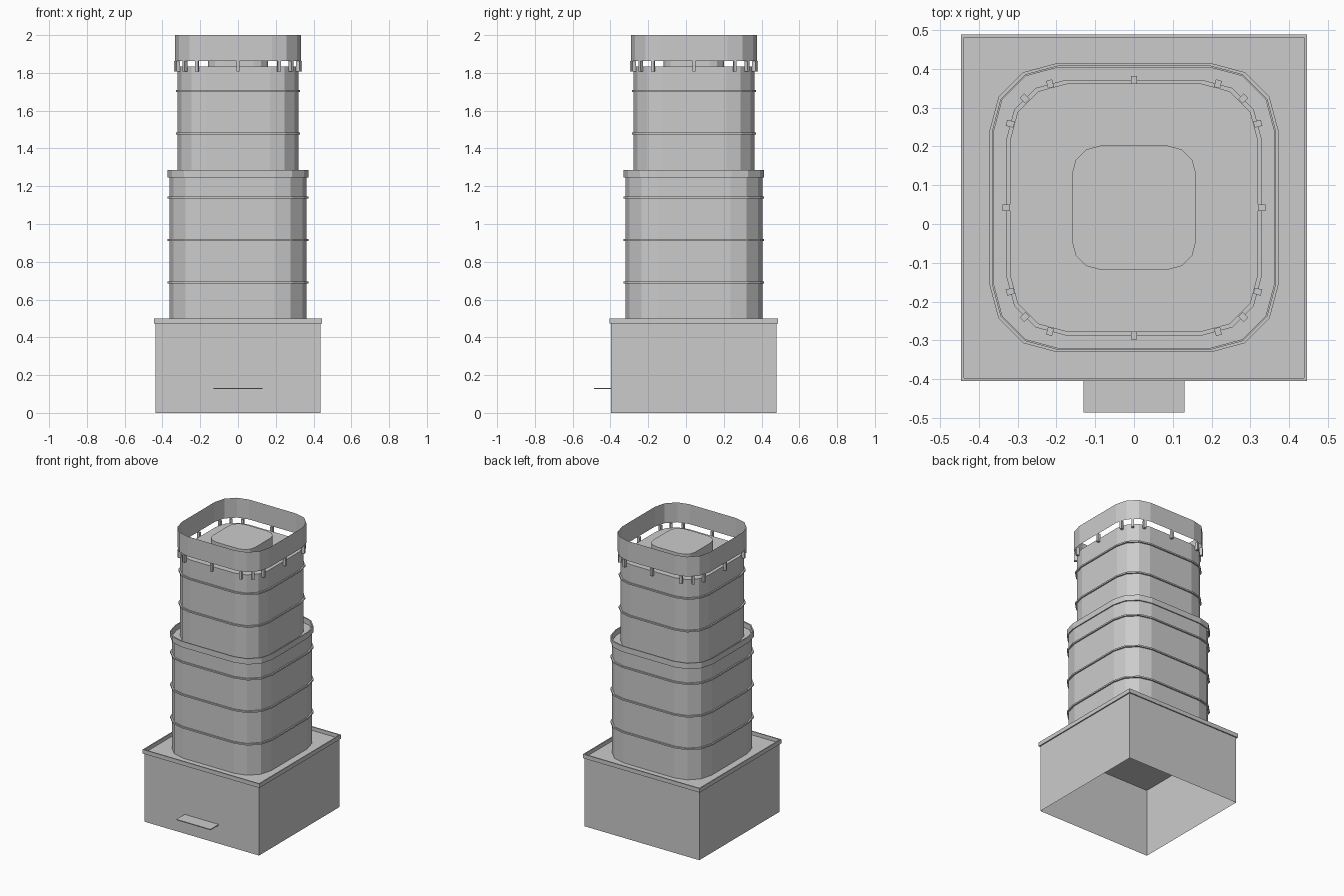
import bpy, bmesh, math
from mathutils import Matrix, Vector

cube = bpy.data.objects.get("Cube")
if cube:
    bpy.data.objects.remove(cube, do_unlink=True)

CY = 0.042  # the building sits slightly back to leave room for the canopy

grey = bpy.data.materials.new("concrete grey")
grey.use_nodes = True
colour = (0.6, 0.6, 0.6, 1)
grey.diffuse_color = colour
grey.node_tree.nodes["Principled BSDF"].inputs["Base Color"].default_value = colour


def finish(name, bm, recalc=True):
    if recalc:
        bmesh.ops.recalc_face_normals(bm, faces=bm.faces[:])
    mesh = bpy.data.meshes.new(name)
    bm.to_mesh(mesh)
    bm.free()
    mesh.materials.append(grey)
    obj = bpy.data.objects.new(name, mesh)
    bpy.context.collection.objects.link(obj)
    return obj


def square(half):
    return [Vector((x * half, y * half)) for x, y in ((1, 1), (-1, 1), (-1, -1), (1, -1))]


def rounded(half, steps=3):
    """Square outline with three-segment rounded corners."""
    flat = half * 0.535
    radius = half - flat
    points = []
    for corner in range(4):
        mid = math.radians(45 + 90 * corner)
        centre = Vector((math.cos(mid), math.sin(mid))) * flat * math.sqrt(2)
        for i in range(steps + 1):
            a = math.radians(90 * corner + 90 * i / steps)
            points.append(centre + Vector((math.cos(a), math.sin(a))) * radius)
    return points


def loop(bm, outline, z):
    return [bm.verts.new((p.x, p.y + CY, z)) for p in outline]


def bridge(bm, a, b):
    n = len(a)
    for i in range(n):
        j = (i + 1) % n
        bm.faces.new((a[i], a[j], b[j], b[i]))


def shell(name, outline, z0, z1, top=True):
    """Walls with an open underside and an optional flat roof."""
    bm = bmesh.new()
    low, high = loop(bm, outline, z0), loop(bm, outline, z1)
    bridge(bm, low, high)
    if top:
        bm.faces.new(high)
    return finish(name, bm, recalc=False)


def ring(name, outer, inner, z0, z1):
    """Closed rim between two outlines."""
    bm = bmesh.new()
    loops = [loop(bm, o, z) for o, z in ((outer, z0), (outer, z1), (inner, z1), (inner, z0))]
    for i in range(4):
        bridge(bm, loops[i], loops[(i + 1) % 4])
    return finish(name, bm)


def box(name, size, matrix):
    bm = bmesh.new()
    bmesh.ops.create_cube(bm, size=1, matrix=matrix @ Matrix.Diagonal((*size, 1)))
    return finish(name, bm)


# Podium, open underneath, with its rim and entrance canopy
shell("podium", square(0.438), 0, 0.475)
ring("podium_rim", square(0.446), square(0.438), 0.472, 0.5)
box("entrance_canopy", (0.26, 0.09, 0.006), Matrix.Translation((0, -0.441, 0.13)))

# Lower tower with terrace parapet
shell("lower_tower", rounded(0.363), 0.475, 1.25)
ring("terrace_parapet", rounded(0.372), rounded(0.365), 1.245, 1.285)

# Upper tower and rooftop plant room
shell("upper_tower", rounded(0.32), 1.25, 1.835)
shell("roof_block", rounded(0.16), 1.835, 1.92)

# Thin floor bands around both towers
for half, heights in ((0.363, (0.69, 0.915, 1.14)), (0.32, (1.48, 1.705))):
    for i, z in enumerate(heights):
        ring(f"floor_band_{half}_{i + 1}", rounded(half + 0.009), rounded(half - 0.002),
             z - 0.005, z + 0.005)

# Floating crown screen, carried by one bracket on each facet
crown = rounded(0.334)
shell("crown_screen", crown, 1.863, 2.0, top=False)
for i, p in enumerate(crown):
    q = crown[(i + 1) % len(crown)]
    mid = (p + q) / 2
    edge = q - p
    normal = Vector((edge.y, -edge.x)).normalized()
    spot = mid - normal * 0.005
    place = Matrix.Translation((spot.x, spot.y + CY, 1.836))
    turn = Matrix.Rotation(math.atan2(normal.y, normal.x), 4, "Z")
    box(f"crown_bracket_{i + 1}", (0.02, 0.016, 0.056), place @ turn)
